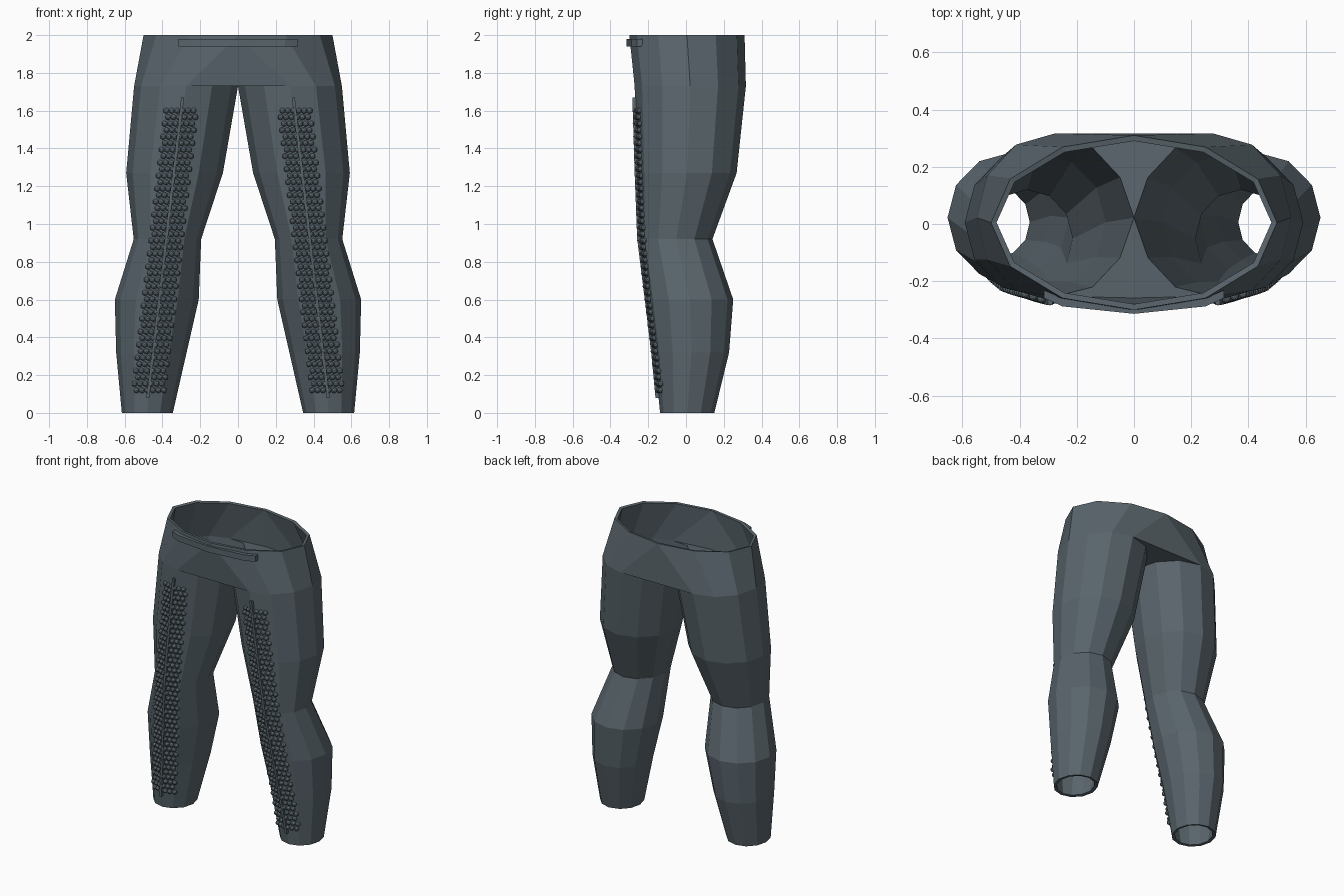
import bpy, bmesh, math
from mathutils import Vector, Matrix
from mathutils.bvhtree import BVHTree

if "Cube" in bpy.data.objects:
    bpy.data.objects.remove(bpy.data.objects["Cube"])

mat = bpy.data.materials.new("slate_cloth")
mat.diffuse_color = (0.10, 0.13, 0.15, 1)
mat.use_nodes = True
mat.node_tree.nodes["Principled BSDF"].inputs["Base Color"].default_value = mat.diffuse_color


def make_object(name, bm, mirror=True):
    mesh = bpy.data.meshes.new(name)
    bm.to_mesh(mesh)
    bm.free()
    mesh.materials.append(mat)
    ob = bpy.data.objects.new(name, mesh)
    bpy.context.collection.objects.link(ob)
    if mirror:
        m = ob.modifiers.new("mirror", 'MIRROR')
        m.use_clip = True
        m.merge_threshold = 0.0005
    return ob


def sweep_box(name, path, half_w, half_t, across, mirror):
    """Flat rectangular bar following a path, thickness along y."""
    bm = bmesh.new()
    a, t = Vector(across) * half_w, Vector((0, half_t, 0))
    rings = [[bm.verts.new(Vector(p) + s) for s in (-a - t, a - t, a + t, -a + t)] for p in path]
    for lo, hi in zip(rings, rings[1:]):
        for i in range(4):
            j = (i + 1) % 4
            bm.faces.new((lo[i], lo[j], hi[j], hi[i]))
    bm.faces.new(rings[0])
    bm.faces.new(rings[-1])
    bmesh.ops.recalc_face_normals(bm, faces=bm.faces)
    return make_object(name, bm, mirror)


# Trouser leg: twelve-sided rings (z, inner x, outer x, front y, back y)
LEG = [(0.00, 0.345, 0.615, -0.137, 0.15),
       (0.32, 0.272, 0.645, -0.17, 0.228),
       (0.60, 0.208, 0.652, -0.205, 0.25),
       (0.92, 0.195, 0.552, -0.243, 0.14),
       (1.27, 0.080, 0.592, -0.256, 0.268),
       (1.73, 0.000, 0.550, -0.272, 0.317)]
N = 12
bm = bmesh.new()
rings = []
for z, x0, x1, y0, y1 in LEG:
    ring = []
    for i in range(N):
        a = 2 * math.pi * i / N
        ring.append(bm.verts.new(((x0 + x1) / 2 + (x1 - x0) / 2 * math.cos(a),
                                  (y0 + y1) / 2 + (y1 - y0) / 2 * math.sin(a), z)))
    rings.append(ring)
for lo, hi in zip(rings, rings[1:]):
    for i in range(N):
        j = (i + 1) % N
        bm.faces.new((lo[i], lo[j], hi[j], hi[i]))

# Hip: outer half of the leg ring joined to the oval waist
top = rings[-1]
waist = {}
for i in range(-3, 4):
    a = math.pi * i / 6
    x = 0 if abs(i) == 3 else 0.5 * math.cos(a)
    waist[i] = bm.verts.new((x, 0.005 + 0.305 * math.sin(a), 2.0))
for i in range(-3, 3):
    bm.faces.new((top[i], top[i + 1], waist[i + 1], waist[i]))
front = bm.verts.new((0, LEG[-1][3], 1.73))
back = bm.verts.new((0, LEG[-1][4], 1.73))
bm.faces.new((front, top[9], waist[-3]))
bm.faces.new((top[3], back, waist[3]))

# Flat crotch webs between the legs
bm.faces.new((front, top[6], top[7], top[8], top[9]))
bm.faces.new((back, top[3], top[4], top[5], top[6]))
surface = BVHTree.FromBMesh(bm)
trousers = make_object("trousers", bm)
shell = trousers.modifiers.new("cloth_thickness", 'SOLIDIFY')
shell.thickness = 0.02
shell.offset = -1


def on_front(x, z, lift=0.0):
    hit = surface.ray_cast(Vector((x, -2, z)), Vector((0, 1, 0)))[0]
    return Vector((x, hit.y - lift, z))


def strip_x(z):
    return 0.477 - 0.184 * (z - 0.08) / 1.59


# Raised seam running down the middle of each leg front
zs = (0.08, 0.32, 0.6, 0.92, 1.27, 1.67)
sweep_box("leg_seam", [on_front(strip_x(z), z, 0.006) for z in zs], 0.008, 0.011, (1, 0, 0), True)

# Staggered studs on both sides of the seam
bm = bmesh.new()
ROWS, COLS = 44, 6
for r in range(ROWS):
    z = 0.12 + 1.48 * r / (ROWS - 1)
    shift = 0.007 if r % 2 else -0.007
    for c in range(COLS):
        p = on_front(strip_x(z) + (c - (COLS - 1) / 2) * 0.029 + shift, z, 0.002)
        bmesh.ops.create_icosphere(bm, subdivisions=2, radius=0.0155, matrix=Matrix.Translation(p))
make_object("leg_studs", bm)

# Waist band on the front
sweep_box("waist_band",
          [(-0.315, -0.245, 1.96), (-0.25, -0.274, 1.96), (0, -0.3, 1.96),
           (0.25, -0.274, 1.96), (0.315, -0.245, 1.96)], 0.02, 0.014, (0, 0, 1), False)
